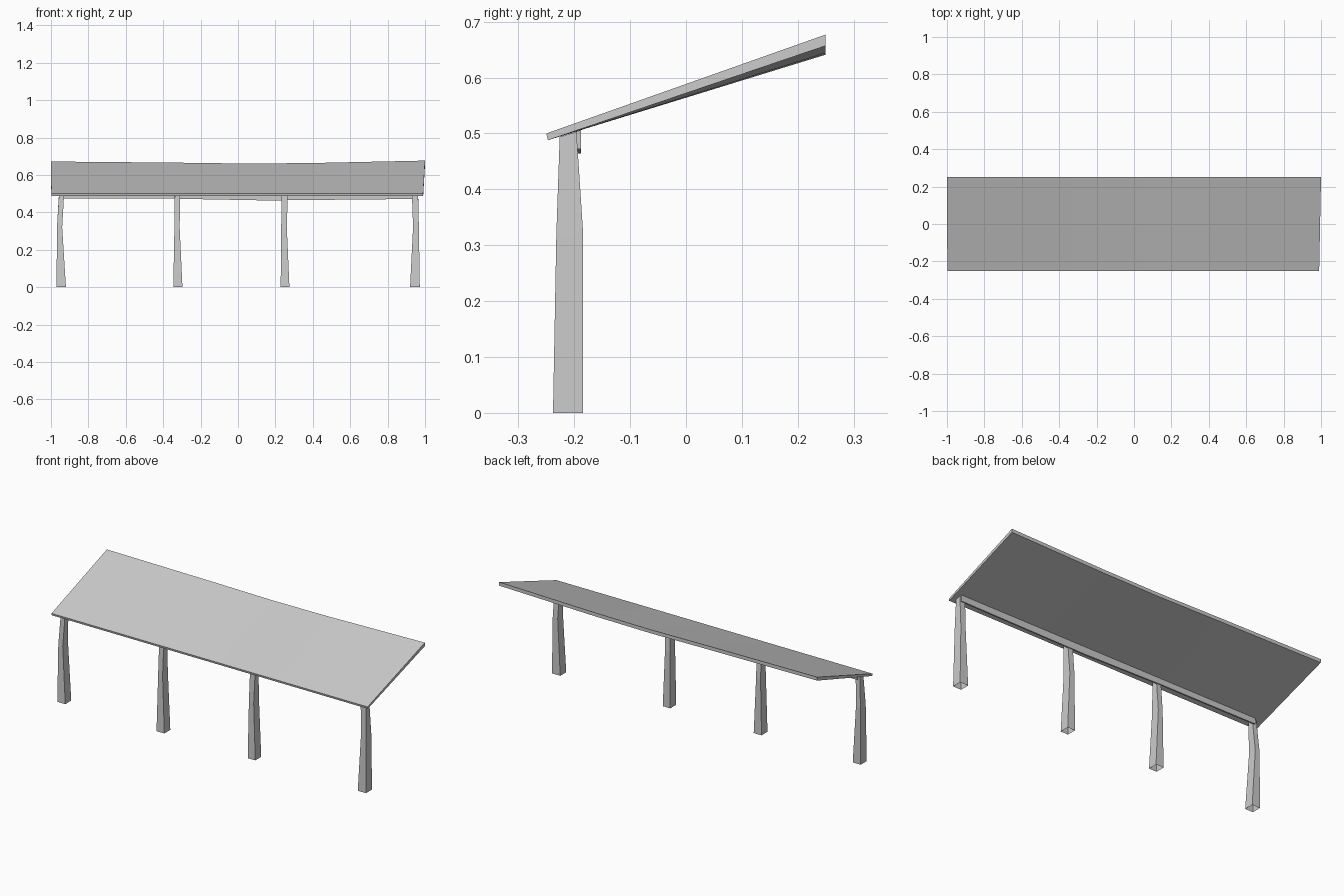
import bpy
import bmesh

old = bpy.data.objects.get("Cube")
if old:
    bpy.data.objects.remove(old, do_unlink=True)

grey = bpy.data.materials.new("weathered grey")
grey.use_nodes = True
colour = (0.6, 0.6, 0.6, 1)
grey.diffuse_color = colour
grey.node_tree.nodes["Principled BSDF"].inputs["Base Color"].default_value = colour


def loft(name, rings, caps=True):
    """Skin a list of four-cornered rings into one mesh object."""
    bm = bmesh.new()
    loops = [[bm.verts.new(p) for p in ring] for ring in rings]
    for a, b in zip(loops, loops[1:]):
        for i in range(4):
            j = (i + 1) % 4
            bm.faces.new((a[i], a[j], b[j], b[i]))
    if caps:
        bm.faces.new(loops[0])
        bm.faces.new(loops[-1])
    bmesh.ops.recalc_face_normals(bm, faces=bm.faces[:])
    mesh = bpy.data.meshes.new(name)
    bm.to_mesh(mesh)
    bm.free()
    mesh.materials.append(grey)
    obj = bpy.data.objects.new(name, mesh)
    bpy.context.collection.objects.link(obj)
    return obj


# Sloping roof slab, sagging slightly along its raised back edge
roof_sections = [(-0.998, -1.0, 0.672), (-0.33, -0.33, 0.666), (0.05, 0.05, 0.661),
                 (0.4, 0.4, 0.664), (0.99, 1.0, 0.677)]
loft("roof", [[(xf, -0.25, 0.5), (xb, 0.25, zb), (xb, 0.25, zb - 0.02),
               (xf, -0.247, 0.488)] for xf, xb, zb in roof_sections])

# Thin beam behind the post heads
beam_sections = [(-0.945, 0.474), (-0.33, 0.473), (0.15, 0.464), (0.96, 0.472)]
loft("support_beam", [[(x, -0.197, z), (x, -0.188, z), (x, -0.188, 0.506),
                       (x, -0.197, 0.503)] for x, z in beam_sections])


# Tapered, slightly crooked posts: x extents at base, bend and head
posts = [((-0.97, -0.92), (-0.968, -0.94), (-0.957, -0.93)),
         ((-0.346, -0.297), (-0.34, -0.312), (-0.338, -0.309)),
         ((0.228, 0.275), (0.231, 0.261), (0.234, 0.266)),
         ((0.92, 0.972), (0.936, 0.967), (0.93, 0.963))]
# Front and back y, then front and back z, at the same three levels
levels = [(-0.238, -0.184, 0, 0), (-0.232, -0.184, 0.32, 0.32),
          (-0.226, -0.196, 0.494, 0.503)]
for n, spans in enumerate(posts, 1):
    rings = [[(x0, yf, zf), (x1, yf, zf), (x1, yb, zb), (x0, yb, zb)]
             for (x0, x1), (yf, yb, zf, zb) in zip(spans, levels)]
    loft(f"post_{n}", rings, caps=False)
